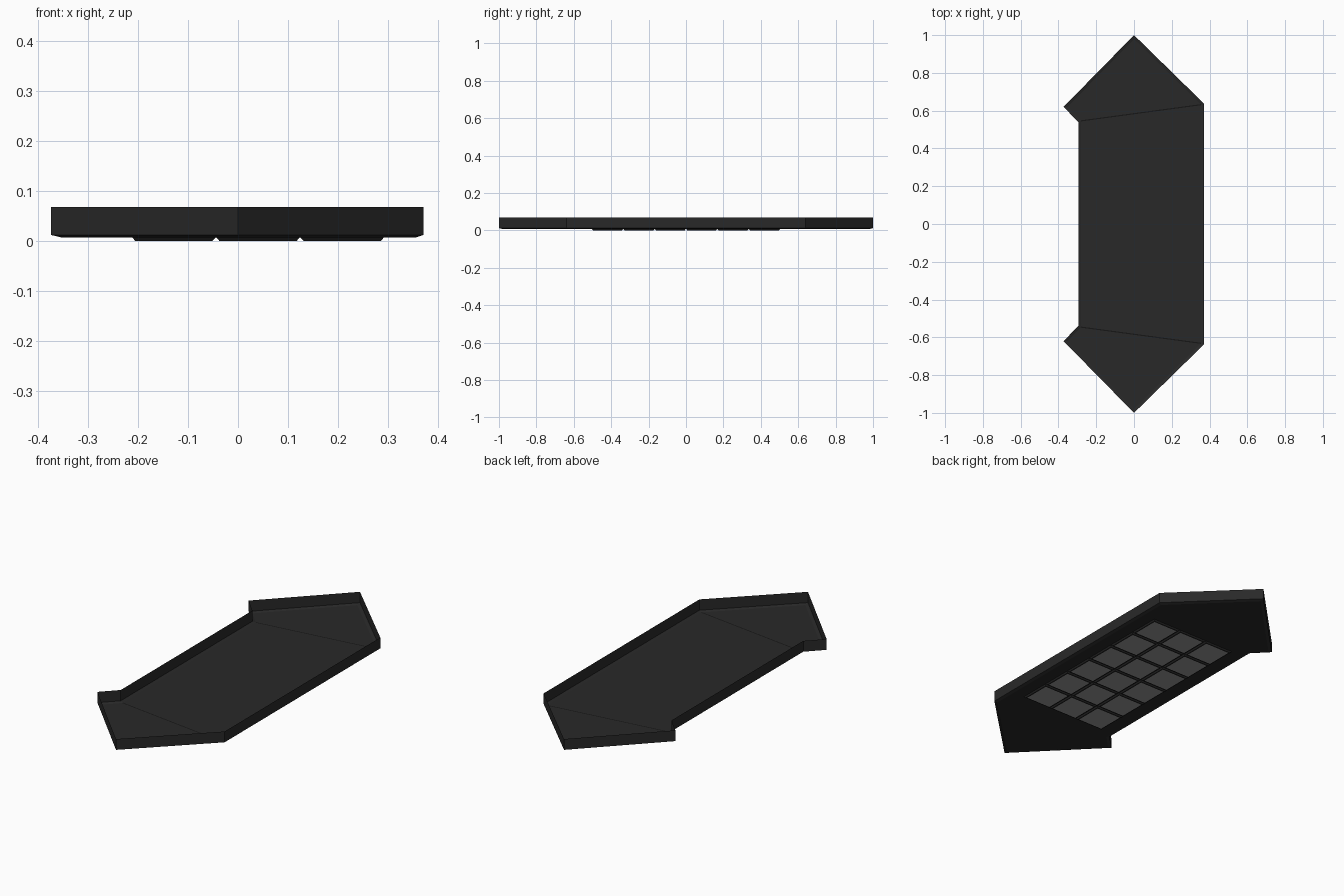
import bpy, bmesh
from mathutils import Vector

if "Cube" in bpy.data.objects:
    bpy.data.objects.remove(bpy.data.objects["Cube"])

RIM, WALL, FLOOR = 0.068, 0.012, 0.007


def material(name, v):
    m = bpy.data.materials.new(name)
    m.diffuse_color = (v, v, v, 1)
    m.use_nodes = True
    m.node_tree.nodes["Principled BSDF"].inputs["Base Color"].default_value = m.diffuse_color
    return m


def make_object(name, bm, mats):
    bmesh.ops.remove_doubles(bm, verts=bm.verts, dist=1e-5)
    mesh = bpy.data.meshes.new(name)
    bm.to_mesh(mesh)
    bm.free()
    for m in mats:
        mesh.materials.append(m)
    ob = bpy.data.objects.new(name, mesh)
    bpy.context.collection.objects.link(ob)
    return ob


def inset(points, d):
    """Mitred inward offset of a counter-clockwise outline."""
    out = []
    for i, p in enumerate(points):
        a = (p - points[i - 1]).normalized()
        b = (points[(i + 1) % len(points)] - p).normalized()
        na, nb = Vector((-a.y, a.x)), Vector((-b.y, b.x))
        out.append(p + (na + nb) * d / (1 + na.dot(nb)))
    return out


def ring(bm, points, z):
    return [bm.verts.new((p.x, p.y, z)) for p in points]


shell_mat = material("shell_black", 0.022)
seam_mat = material("seam_black", 0.008)
pane_mat = material("pane_grey", 0.3)

# Outline, counter-clockwise, mirrored front to back
half = [(0.37, 0.638), (0, 1), (-0.373, 0.62), (-0.295, 0.54)]
outline = [Vector(p) for p in half + [(x, -y) for x, y in reversed(half)]]
inner = inset(outline, 0.015)

# Open tray: thin walls, chamfered lower edge, floor in three plates
bm = bmesh.new()
rings = [ring(bm, outline, RIM), ring(bm, outline, WALL), ring(bm, inner, FLOOR)]
for up, low in zip(rings, rings[1:]):
    for i in range(8):
        j = (i + 1) % 8
        bm.faces.new((up[i], low[i], low[j], up[j]))
floor = rings[2]
for ids in ((0, 1, 2, 3), (4, 5, 6, 7), (0, 3, 4, 7)):
    bm.faces.new([floor[i] for i in reversed(ids)])
bmesh.ops.recalc_face_normals(bm, faces=bm.faces)
make_object("tray_shell", bm, [shell_mat])

# Narrow seams between the middle plate and the pointed ends
for name, a, b in (("back_seam", 0, 3), ("front_seam", 7, 4)):
    p, q = inner[a], inner[b]
    d = (q - p).normalized()
    n = Vector((-d.y, d.x)) * 0.003
    bm = bmesh.new()
    bm.faces.new(ring(bm, (p + n, q + n, q - n, p - n), FLOOR + 0.0006))
    bmesh.ops.recalc_face_normals(bm, faces=bm.faces)
    make_object(name, bm, [seam_mat])

# Underside panes: 3 x 6 shallow frustums, dark frames with grey faces
bm = bmesh.new()
pitch = 0.168
for col in range(3):
    for row in range(6):
        cx, cy = 0.04 + (col - 1) * pitch, (row - 2.5) * pitch
        loops = [ring(bm, [Vector((cx + sx * s, cy + sy * s)) for sx, sy in
                           ((-1, -1), (1, -1), (1, 1), (-1, 1))], z)
                 for s, z in ((0.083, FLOOR - 0.0003), (0.077, 0), (0.071, 0))]
        for a, b in zip(loops, loops[1:]):
            for i in range(4):
                j = (i + 1) % 4
                bm.faces.new((a[i], b[i], b[j], a[j]))
        bm.faces.new(loops[2][::-1]).material_index = 1
make_object("underside_panes", bm, [shell_mat, pane_mat])
